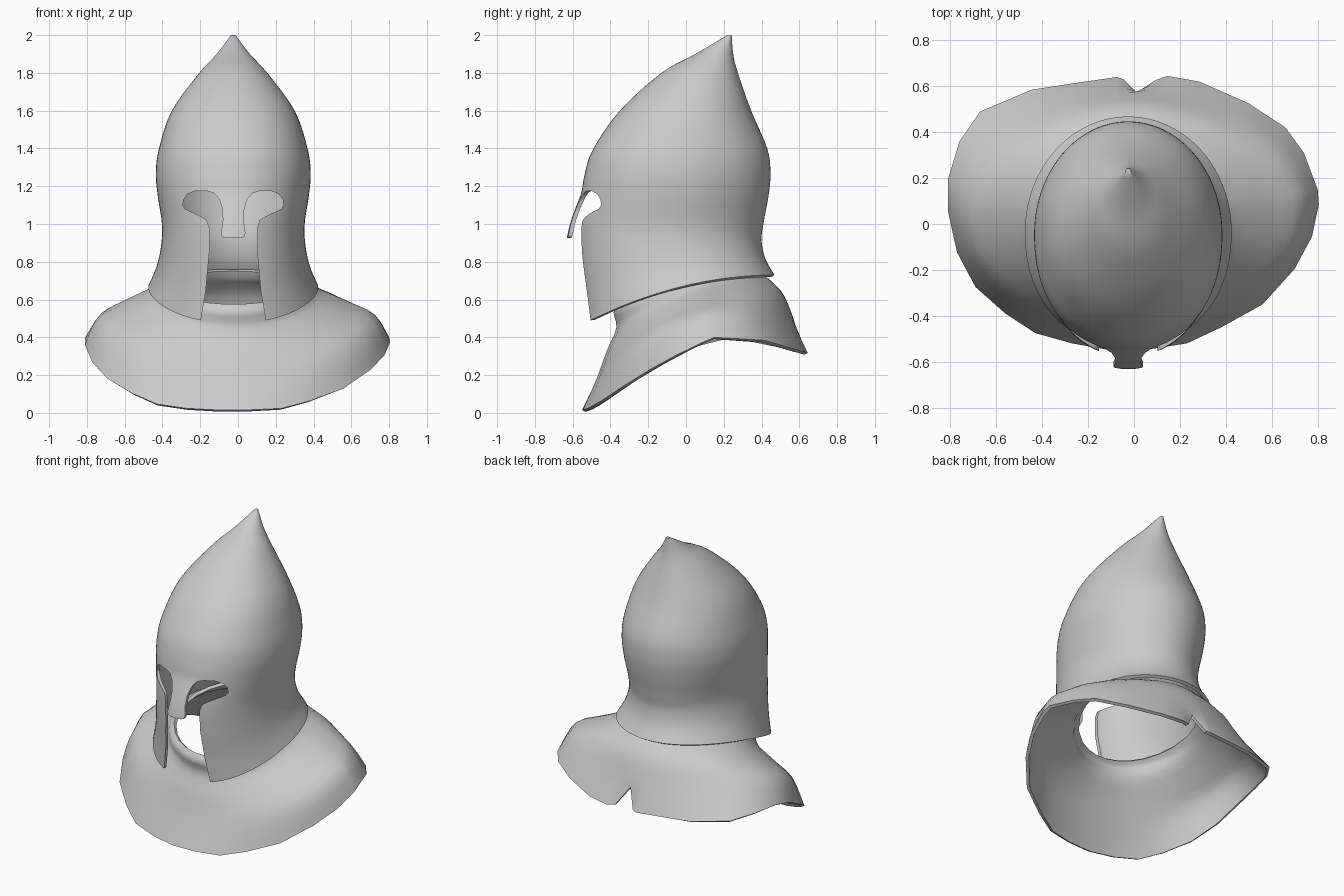
import bpy, bmesh, math

cube = bpy.data.objects.get("Cube")
if cube:
    bpy.data.objects.remove(cube)

CX = -0.025  # helmet centre line

steel = bpy.data.materials.new("grey steel")
steel.use_nodes = True
GREY = (0.6, 0.6, 0.6, 1)
steel.diffuse_color = GREY
steel.node_tree.nodes["Principled BSDF"].inputs["Base Color"].default_value = GREY


def spline(keys, steps):
    """Smooth curve of tuples through the keys."""
    out = []
    for i in range(len(keys) - 1):
        a, b = keys[max(i - 1, 0)], keys[i]
        c, d = keys[i + 1], keys[min(i + 2, len(keys) - 1)]
        for s in range(steps):
            t = s / steps
            out.append(tuple(
                q + 0.5 * t * (r - p + t * (2*p - 5*q + 4*r - u + t * (3*(q - r) + u - p)))
                for p, q, r, u in zip(a, b, c, d)))
    return out + [keys[-1]]


def make_object(name, bm):
    mesh = bpy.data.meshes.new(name)
    bm.to_mesh(mesh)
    bm.free()
    mesh.materials.append(steel)
    obj = bpy.data.objects.new(name, mesh)
    bpy.context.collection.objects.link(obj)
    return obj


def loft(name, rows, cap=False):
    """Skin closed rings given from the bottom up, counter-clockwise."""
    bm = bmesh.new()
    grid = [[bm.verts.new(p) for p in row] for row in rows]
    n = len(grid[0])
    for lo, hi in zip(grid, grid[1:]):
        for j in range(n):
            k = (j + 1) % n
            bm.faces.new((lo[j], lo[k], hi[k], hi[j]))
    if cap:
        bm.faces.new(grid[-1])
    return make_object(name, bm)


def activate(obj):
    bpy.ops.object.select_all(action='DESELECT')
    obj.select_set(True)
    bpy.context.view_layer.objects.active = obj


def add_thickness(obj, amount):
    mod = obj.modifiers.new("thickness", 'SOLIDIFY')
    mod.thickness = amount
    mod.offset = -1
    mod.use_even_offset = True
    activate(obj)
    bpy.ops.object.modifier_apply(modifier=mod.name)


# Helmet shell: height, half width, front y, back y
shell_keys = [
    (0.6, 0.45, -0.535, 0.468), (0.73, 0.407, -0.55, 0.42), (0.87, 0.382, -0.57, 0.4),
    (1.0, 0.378, -0.575, 0.41), (1.15, 0.4, -0.555, 0.437), (1.27, 0.41, -0.535, 0.447),
    (1.4, 0.393, -0.49, 0.43), (1.6, 0.325, -0.35, 0.345), (1.8, 0.18, -0.13, 0.275),
    (1.9, 0.088, 0.05, 0.25), (2.0, 0.012, 0.218, 0.242)]
SEGMENTS = 96


def shell_row(z, half, front, back):
    row = []
    for j in range(SEGMENTS):
        a = math.tau * j / SEGMENTS
        c, s = math.cos(a), math.sin(a)
        power = 0.92 if s < 0 else 1  # slightly squarer cheeks
        x = CX + half * math.copysign(abs(c) ** power, c)
        y = (front + back) / 2 + (back - front) / 2 * math.copysign(abs(s) ** power, s)
        # The lower edge sweeps down toward the cheeks
        edge = 0.73 - 0.23 * ((0.467 - y) / 0.952) ** 2
        row.append((x, y, z if z >= 1 else 1 - (1 - z) / 0.4 * (1 - edge)))
    return row


helmet = loft("helmet_shell", [shell_row(*k) for k in spline(shell_keys, 5)], cap=True)
add_thickness(helmet, 0.022)

# Face opening: half outline, mirrored around the nose guard
half = [(0.185, 0.3), (0.17, 0.5), (0.145, 0.65), (0.127, 0.85), (0.127, 0.98), (0.14, 1.02),
        (0.17, 1.04), (0.255, 1.08), (0.267, 1.1), (0.262, 1.13), (0.24, 1.16), (0.2, 1.175),
        (0.14, 1.175), (0.1, 1.162), (0.073, 1.13), (0.058, 1.08), (0.055, 1.02),
        (0.065, 0.95), (0.058, 0.932), (0.035, 0.925)]
outline = half + [(-x, z) for x, z in reversed(half)]
bm = bmesh.new()
face = bm.faces.new([bm.verts.new((CX + x, -1, z)) for x, z in outline])
side = bmesh.ops.extrude_face_region(bm, geom=[face])["geom"]
bmesh.ops.translate(bm, vec=(0, 0.9, 0),
                    verts=[g for g in side if isinstance(g, bmesh.types.BMVert)])
bmesh.ops.recalc_face_normals(bm, faces=bm.faces)
cutter = make_object("face_cutter", bm)
cutter.hide_render = True
cutter.hide_viewport = False
cut = helmet.modifiers.new("face opening", 'BOOLEAN')
cut.operation = 'DIFFERENCE'
cut.solver = 'EXACT'
cut.object = cutter
activate(helmet)
bpy.ops.object.modifier_apply(modifier=cut.name)
bpy.data.objects.remove(cutter)

# Nose guard leans forward, away from the face
for v in helmet.data.vertices:
    if abs(v.co.x - CX) < 0.09 and v.co.y < -0.3 and v.co.z < 1.17:
        v.co.y -= 0.055 * (1.17 - v.co.z) / 0.24

# Shoulder mantle: rim seen from above, starting at the left shoulder
rim_xy = [(0.805, 0.085), (0.8, 0.15), (0.74, 0.31), (0.66, 0.42), (0.5, 0.525), (0.285, 0.62),
          (0.145, 0.645), (0.09, 0.625), (0.015, 0.57), (-0.045, 0.63), (-0.075, 0.64),
          (-0.25, 0.615), (-0.445, 0.585), (-0.67, 0.49), (-0.76, 0.36), (-0.81, 0.195),
          (-0.81, 0.055), (-0.77, -0.125), (-0.69, -0.275), (-0.56, -0.39), (-0.43, -0.475),
          (-0.27, -0.52), (-0.1, -0.55), (0.07, -0.545), (0.23, -0.52), (0.38, -0.45),
          (0.56, -0.35), (0.7, -0.195), (0.775, -0.055)]
rim_heights = [(-0.55, 0.015), (-0.5, 0.03), (-0.245, 0.2), (0.02, 0.345), (0.15, 0.4),
               (0.415, 0.385), (0.65, 0.315)]
# Rings above the rim: half width, front y, back y, then front, side and back heights
rings = [(0.74, -0.475, 0.575, 0.18, 0.5, 0.48), (0.61, -0.42, 0.52, 0.33, 0.565, 0.62),
         (0.47, -0.37, 0.46, 0.45, 0.63, 0.69), (0.42, -0.385, 0.425, 0.53, 0.66, 0.72),
         (0.385, -0.36, 0.4, 0.575, 0.69, 0.76)]


def rim_z(y):
    for (y0, z0), (y1, z1) in zip(rim_heights, rim_heights[1:]):
        if y <= y1:
            return z0 + (z1 - z0) * (y - y0) / (y1 - y0)
    return rim_heights[-1][1]


columns = []
for x, y in rim_xy:
    a = math.atan2((y - 0.05) / 0.6, x / 0.81)
    c, s = math.cos(a), math.sin(a)
    notch = 0.1 if abs(x - 0.015) < 0.01 else 0
    keys = [(x, y, rim_z(y) + notch)]
    for wide, front, back, zf, zs, zb in rings:
        keys.append((CX * (0.85 - wide) * 2 + wide * c,
                     (front + back) / 2 + (back - front) / 2 * s,
                     zs + (zb - zf) / 2 * s + ((zb + zf) / 2 - zs) * s * s))
    columns.append(spline(keys, 3))
mantle = loft("shoulder_mantle", list(zip(*columns)))
add_thickness(mantle, 0.02)

for obj in (helmet, mantle):
    activate(obj)
    bpy.ops.object.shade_smooth_by_angle(angle=math.radians(40))
